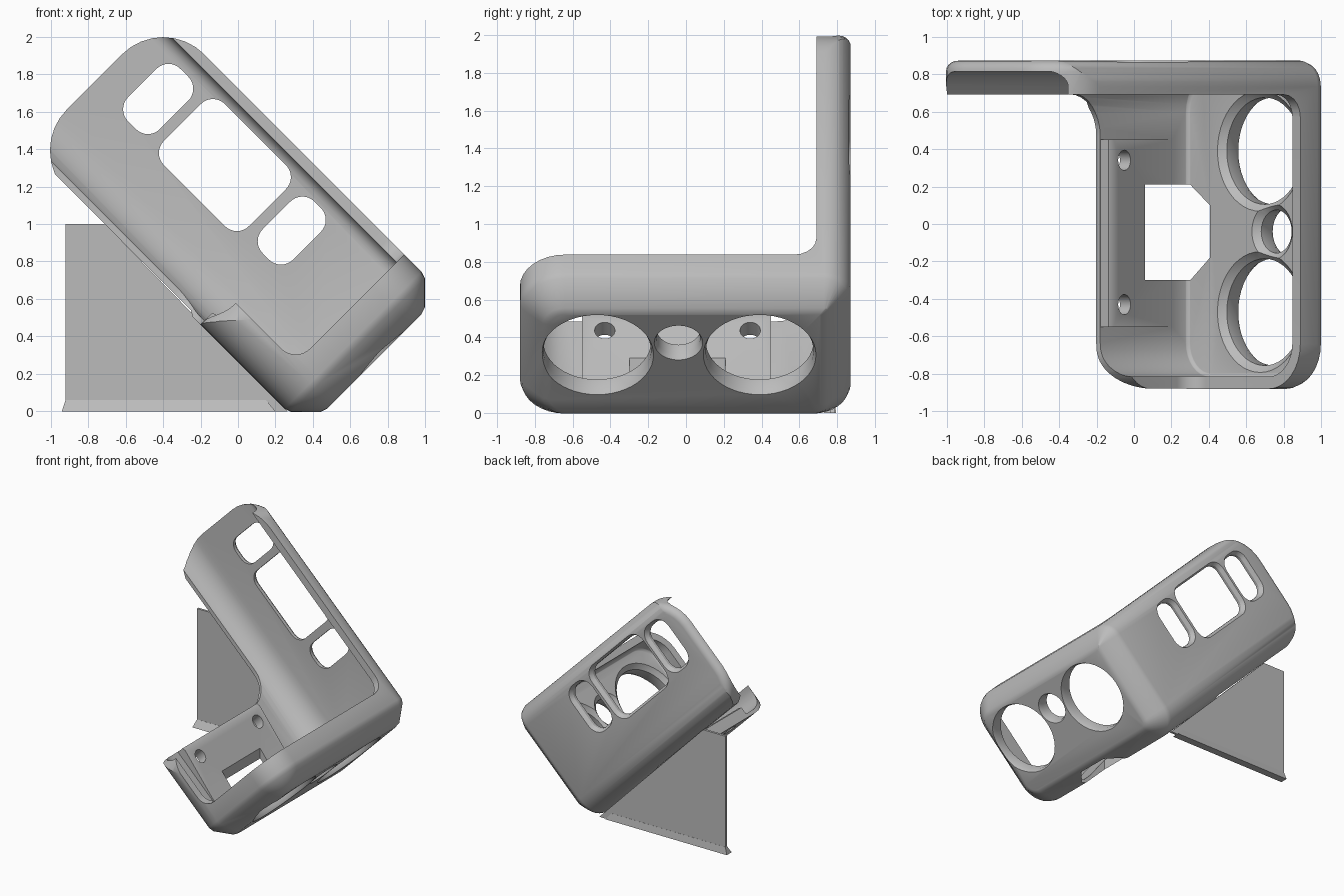
import bpy, bmesh, math
from mathutils import Matrix

if "Cube" in bpy.data.objects:
    bpy.data.objects.remove(bpy.data.objects["Cube"])

# Body is laid out as (u along the length, y depth, v across) and tilted 45 degrees
TILT = Matrix.Rotation(math.radians(45), 4, 'Y')
grey = bpy.data.materials.new("light grey plastic")
grey.diffuse_color = (0.5, 0.5, 0.5, 1)
grey.use_nodes = True
grey.node_tree.nodes["Principled BSDF"].inputs["Base Color"].default_value = grey.diffuse_color


def rrect(a0, a1, b0, b1, radii, inset=0, seg=8):
    """Rounded rectangle; radii in order (a0,b0) (a1,b0) (a1,b1) (a0,b1)."""
    a0, a1, b0, b1 = a0 + inset, a1 - inset, b0 + inset, b1 - inset
    pts = []
    for i, (a, b, sa, sb) in enumerate([(a0, b0, 1, 1), (a1, b0, -1, 1),
                                        (a1, b1, -1, -1), (a0, b1, 1, -1)]):
        r = max(radii[i] - inset, 0.006)
        for k in range(seg + 1):
            t = math.pi + math.pi / 2 * (i + k / seg)
            pts.append((a + sa * r + r * math.cos(t), b + sb * r + r * math.sin(t)))
    return pts


def circle(cy, cv, r, n=48):
    return [(cy + r * math.cos(2 * math.pi * k / n), cv + r * math.sin(2 * math.pi * k / n))
            for k in range(n)]


def loft(name, rings, axis, tilt=True):
    """Closed solid through rings [(position on axis, 2D outline)]."""
    place = {'u': lambda h, p: (h, p[1], p[0]),      # outline (v, y)
             'y': lambda h, p: (p[0], h, p[1]),      # outline (u, v)
             'v': lambda h, p: (p[0], p[1], h)}[axis]  # outline (u, y)
    bm = bmesh.new()
    loops = [[bm.verts.new(place(h, p)) for p in o] for h, o in rings]
    n = len(loops[0])
    for lo, hi in zip(loops, loops[1:]):
        for i in range(n):
            j = (i + 1) % n
            bm.faces.new((lo[i], lo[j], hi[j], hi[i]))
    bm.faces.new(loops[0][::-1])
    bm.faces.new(loops[-1])
    bmesh.ops.recalc_face_normals(bm, faces=bm.faces)
    if tilt:
        bm.transform(TILT)
    me = bpy.data.meshes.new(name)
    bm.to_mesh(me)
    bm.free()
    me.materials.append(grey)
    ob = bpy.data.objects.new(name, me)
    bpy.context.collection.objects.link(ob)
    return ob


def combine(ob, other, op='DIFFERENCE'):
    """Apply a boolean and discard the helper."""
    m = ob.modifiers.new("cut", 'BOOLEAN')
    m.operation, m.object, m.solver = op, other, 'EXACT'
    bpy.context.view_layer.update()
    me = bpy.data.meshes.new_from_object(ob.evaluated_get(bpy.context.evaluated_depsgraph_get()))
    ob.modifiers.clear()
    ob.data = me
    bpy.data.objects.remove(other)


def fillet(r, n=5):
    """(drop below the cap, inset) steps of a quarter round."""
    return [(r * (1 - math.sin(t)), r * (1 - math.cos(t)))
            for t in [math.pi / 2 * k / n for k in range(n + 1)]]


def rounded_box(name, u0, u1, v0, v1, y0, y1, sec, end_r, chamfer, back_r):
    """Box with rounded section, rounded far end and softened chamfer at the near end."""
    soft = [(1.18, 0), (0.91, 0.09), (0.09, 0.91), (0, 1.18)]
    box = loft(name, [(-2.2, rrect(v0, v1, y0, y1, sec))] +
               [(u1 - d * chamfer, rrect(v0, v1, y0, y1, sec, i * chamfer)) for d, i in soft], 'u')
    outline = lambda i: rrect(u0, 1.0, v0, v1, (end_r, 0.01, 0.01, end_r), i - 0.0005)
    steps = [(y1 + 0.0005 - d, outline(i)) for d, i in fillet(back_r)]
    combine(box, loft("far_end", [(-1.5, outline(0))] + steps, 'y'), 'INTERSECT')
    return box


# Shell: outer box minus a cavity that runs out through the far end
body = rounded_box("case_body", -1.785, 0.325, 0.185, 1.22, -0.88, 0.872,
                   (0.24, 0.24, 0.14, 0.2), 0.31, 0.135, 0.06)
combine(body, rounded_box("cavity", -3, 0.192, 0.215, 1.16, -0.815, 0.815,
                          (0.18, 0.18, 0.08, 0.22), 0.1, 0.015, 0.02))

# Open the front and upper side, leaving the back plate, end cup and side wall
opening = [(0.69 - d, rrect(-3, 0.035, 0.40, 3, (0.01, 0.11, 0.01, 0.01), i)) for d, i in fillet(0.12)]
combine(body, loft("opening", [(-2, opening[0][1])] + opening, 'y'))

# Free the long plate from the side wall with a swept corner
trim = rrect(-3, -0.47, -3, 0.692, (0.01, 0.01, 0.22, 0.01))
combine(body, loft("side_trim", [(-1, trim), (3, trim)], 'v'))

# Slightly step in the plate's lower edge beyond the side wall
step = [(-3, -1), (-0.47, -1), (-0.47, 0.15), (-0.56, 0.205), (-3, 0.205)]
combine(body, loft("edge_trim", [(-2, step), (2, step)], 'y'))

# Round the free corner of the side wall
corner = [(-0.6, -1.2), (-0.2, -1.2), (-0.2, -0.89)]
corner += [(-0.27 - 0.2 * math.sin(t), -0.68 - 0.2 * math.cos(t))
           for t in [math.pi / 2 * k / 8 for k in range(9)]] + [(-0.6, -0.68)]
combine(body, loft("corner_trim", [(-1, corner), (1, corner)], 'v'))

# Sloping pad on the inside of the side wall
pad = [(-0.468, 0.195), (0.1, 0.195), (0.1, 0.212), (-0.44, 0.285), (-0.468, 0.275)]
combine(body, loft("side_pad", [(-0.55, pad), (0.45, pad)], 'y'), 'UNION')

# Three rounded windows in the back plate, flared outward
for u0, u1, v0, v1, r in [(-1.6, -1.36, 0.68, 1.075, 0.09), (-1.30, -0.658, 0.65, 1.11, 0.09),
                          (-0.594, -0.365, 0.69, 1.08, 0.09)]:
    w = [(y, rrect(u0, u1, v0, v1, (r,) * 4, i))
         for y, i in [(0.75, 0), (0.84, 0), (0.88, -0.025)]]
    combine(body, loft("window_cut", w, 'y'))

# Two big round holes and one small one through the end wall
for y, v, r in [(0.39, 0.76, 0.285), (-0.47, 0.76, 0.285), (-0.04, 0.85, 0.115)]:
    rings = [(h, circle(v, y, r + f)) for h, f in
             [(0.16, 0.06), (0.195, 0.035), (0.225, 0), (0.295, 0), (0.34, 0.02)]]
    combine(body, loft("end_hole_cut", rings, 'u'))

# Screw holes in the side wall
for y in (0.34, -0.43):
    hole = circle(-0.345, y, 0.054, 24)
    combine(body, loft("screw_cut", [(0, hole), (0.5, hole)], 'v'))

# Six-sided cable opening across the lower corner
cable = [(0.06, -0.3), (0.3, -0.3), (0.405, -0.18), (0.405, 0.1), (0.3, 0.21), (0.06, 0.21)]
combine(body, loft("cable_cut", [(-0.1, cable), (0.4, cable)], 'v', tilt=False))

# Thin triangular stand and its flared foot
fin = [(-0.92, 0), (0.265, 0), (-0.71, 1.0), (-0.92, 1.0)]
stand = loft("stand_fin", [(0.765, fin), (0.785, fin)], 'y', tilt=False)
foot = loft("stand_foot", [(0, [(-0.94, 0.73), (0.2, 0.73), (0.2, 0.795), (-0.94, 0.795)]),
                           (0.06, [(-0.92, 0.764), (0.15, 0.764), (0.15, 0.786), (-0.92, 0.786)])],
            'v', tilt=False)

# Smooth the rounded surfaces, keep hard edges
bpy.ops.object.select_all(action='DESELECT')
body.select_set(True)
bpy.context.view_layer.objects.active = body
bpy.ops.object.shade_smooth_by_angle(angle=math.radians(30))
